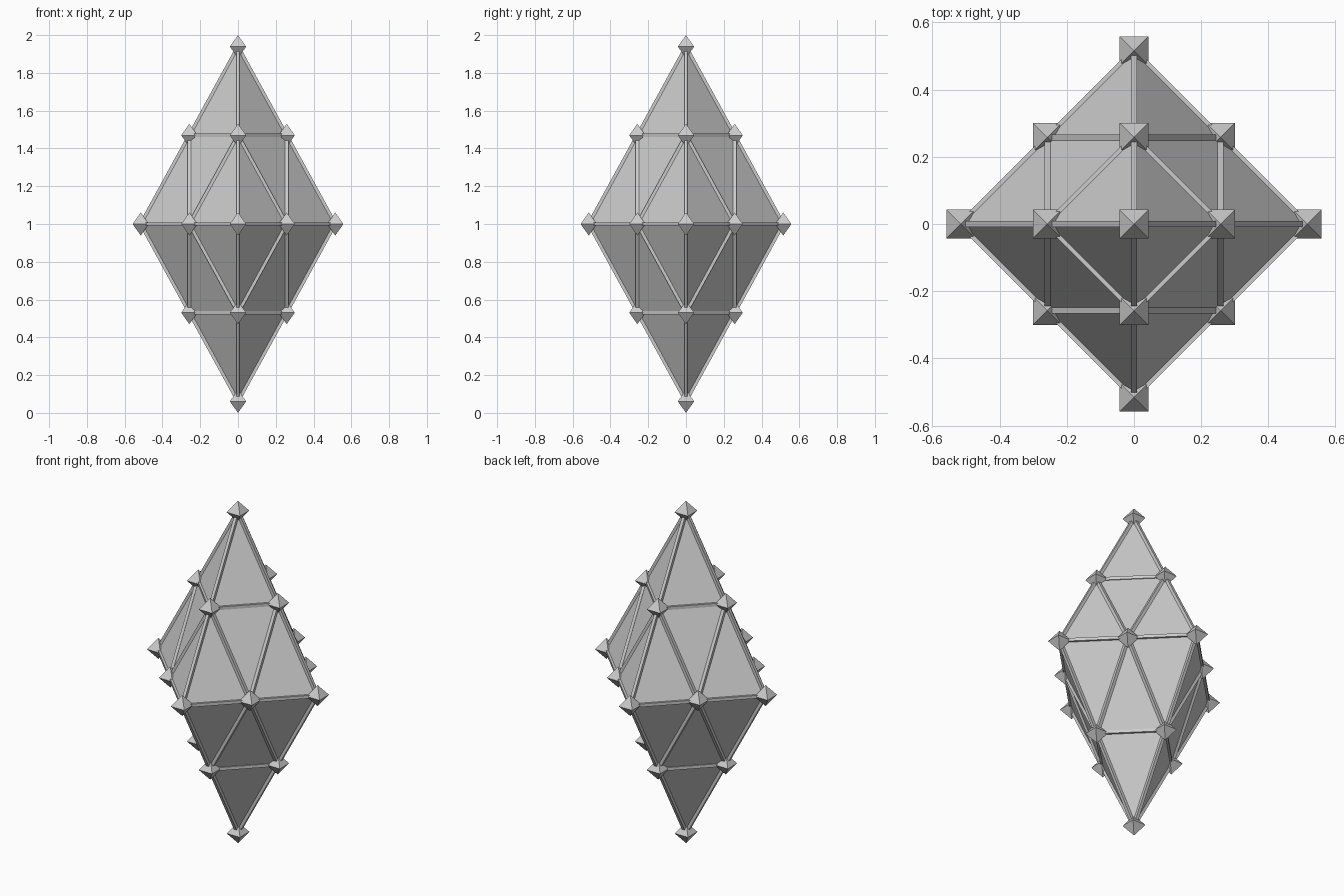
import bpy, bmesh, math
from mathutils import Vector, Matrix

if "Cube" in bpy.data.objects:
    bpy.data.objects.remove(bpy.data.objects["Cube"])

R, H, CZ = 0.515, 0.939, 1.0      # half width, half height, middle height
NODE, BAR = 0.061, 0.018          # node radius, bar thickness


def finish(name, bm):
    bmesh.ops.recalc_face_normals(bm, faces=bm.faces)
    me = bpy.data.meshes.new(name)
    bm.to_mesh(me)
    bm.free()
    ob = bpy.data.objects.new(name, me)
    bpy.context.collection.objects.link(ob)
    return ob


def octahedron(bm, centre, rx, rz, turn=0.0):
    ring = [bm.verts.new(centre + Vector((rx * math.cos(turn + i * math.pi / 2),
                                          rx * math.sin(turn + i * math.pi / 2), 0)))
            for i in range(4)]
    for s in (1, -1):
        tip = bm.verts.new(centre + Vector((0, 0, s * rz)))
        for i in range(4):
            bm.faces.new((ring[i], ring[(i + 1) % 4], tip))


def add_bar(bm, a, b):
    # square bar with one pair of sides kept horizontal
    d = (b - a).normalized()
    side = d.cross(Vector((0, 0, 1))).normalized()
    up = side.cross(d)
    rot = Matrix((side, up, d)).transposed().to_4x4()
    m = (Matrix.Translation((a + b) / 2) @ rot
         @ Matrix.Diagonal((BAR, BAR, (b - a).length, 1)))
    bmesh.ops.create_cube(bm, size=1, matrix=m)


centre = Vector((0, 0, CZ))

# Solid body
bm = bmesh.new()
octahedron(bm, centre, R, H)
finish("crystal_body", bm)

# Lattice: the body's triangles split once into four
lat = bmesh.new()
octahedron(lat, centre, R, H)
points, segments = [v.co.copy() for v in lat.verts], []
for e in lat.edges:
    a, b = (v.co.copy() for v in e.verts)
    mid = (a + b) / 2
    points.append(mid)
    segments += [(a, mid), (mid, b)]
for f in lat.faces:
    mids = [(e.verts[0].co + e.verts[1].co) / 2 for e in f.edges]
    segments += [(mids[i], mids[(i + 1) % 3]) for i in range(3)]
lat.free()

# Bars along every lattice edge
bm = bmesh.new()
for a, b in segments:
    add_bar(bm, a, b)
finish("lattice_bars", bm)

# Small octahedral studs at every lattice point
bm = bmesh.new()
for p in points:
    octahedron(bm, p, NODE, NODE, math.pi / 4)
finish("corner_studs", bm)
